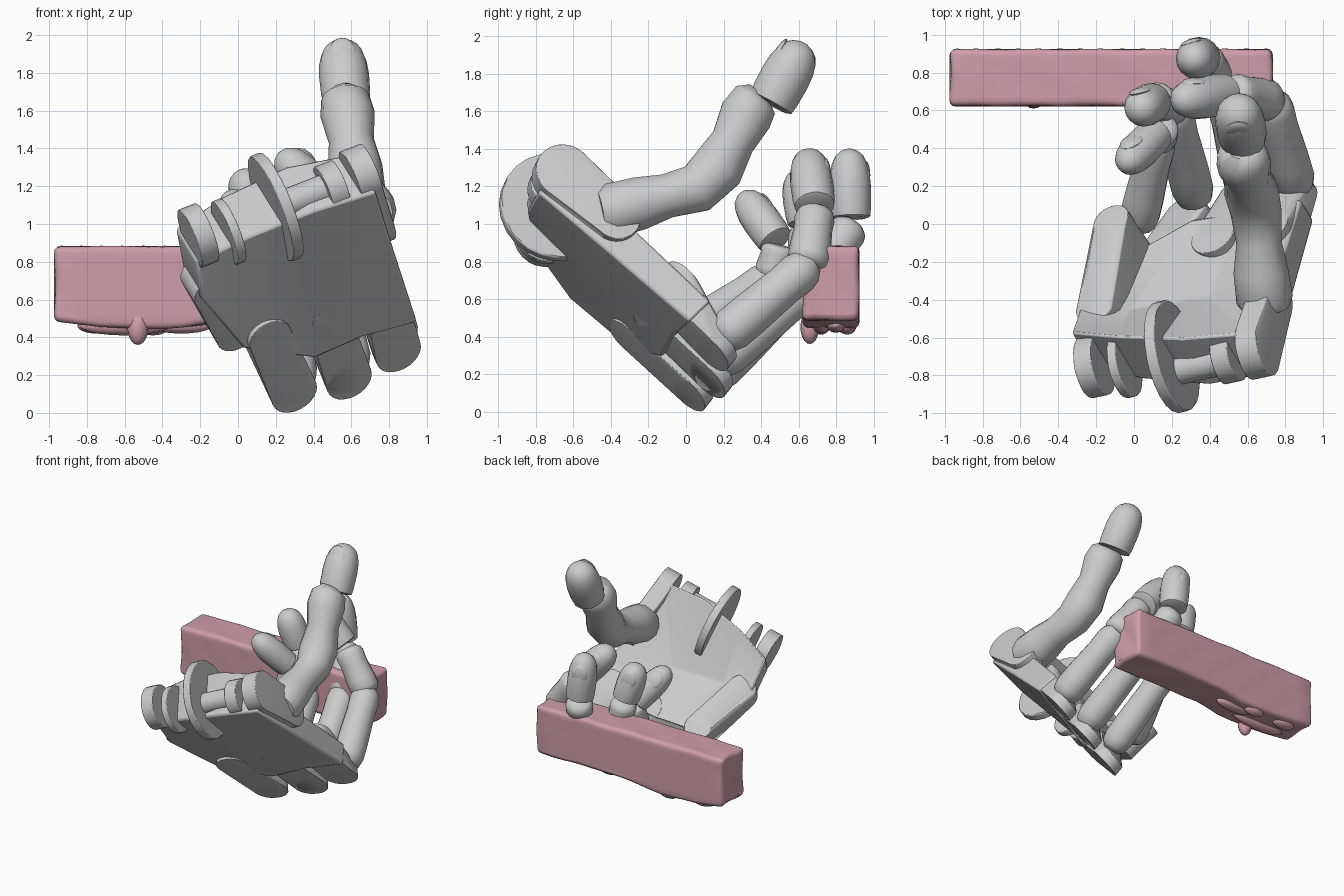
import bpy, bmesh, math
from mathutils import Vector as V

if "Cube" in bpy.data.objects:
    bpy.data.objects.remove(bpy.data.objects["Cube"])

W = V((.91, .2, .36)).normalized()       # across the palm
N = V((-.395, .66, .63)).normalized()    # out of the palm


def finish(bm, name, angle=35, bevel=0):
    bmesh.ops.recalc_face_normals(bm, faces=bm.faces)
    me = bpy.data.meshes.new(name)
    bm.to_mesh(me)
    bm.free()
    ob = bpy.data.objects.new(name, me)
    bpy.context.collection.objects.link(ob)
    if bevel:
        m = ob.modifiers.new("bevel", 'BEVEL')
        m.width, m.segments = bevel, 2
    bpy.ops.object.select_all(action='DESELECT')
    bpy.context.view_layer.objects.active = ob
    ob.select_set(True)
    bpy.ops.object.shade_smooth_by_angle(angle=math.radians(angle))
    return ob


def ring(c, axis, r, n=24):
    axis = V(axis).normalized()
    ref = V((1, 0, 0)) if abs(axis.x) < .8 else V((0, 1, 0))
    u = (ref - axis * ref.dot(axis)).normalized()
    v = axis.cross(u)
    return [V(c) + u * r * math.cos(2 * math.pi * i / n) + v * r * math.sin(2 * math.pi * i / n) for i in range(n)]


def hull(name, circles, bevel=0):
    bm = bmesh.new()
    for c in circles:
        for p in ring(*c):
            bm.verts.new(p)
    res = bmesh.ops.convex_hull(bm, input=bm.verts)
    dead = [g for g in res['geom_interior'] if isinstance(g, bmesh.types.BMVert)]
    bmesh.ops.delete(bm, geom=dead, context='VERTS')
    return finish(bm, name, bevel=bevel)


def disc(name, c, r, t, axis=W):
    c = V(c)
    return hull(name, [(c - axis * t / 2, axis, r), (c + axis * t / 2, axis, r)], .008)


def tube(name, pts, radii, n=16):
    bm = bmesh.new()
    pts = [V(p) for p in pts]
    rows = []
    for i, (p, r) in enumerate(zip(pts, radii)):
        d = pts[min(i + 1, len(pts) - 1)] - pts[max(i - 1, 0)]
        rows.append([bm.verts.new(q) for q in ring(p, d, r, n)])
    for a, b in zip(rows, rows[1:]):
        for i in range(n):
            bm.faces.new((a[i], a[(i + 1) % n], b[(i + 1) % n], b[i]))
    bm.faces.new(rows[0])
    bm.faces.new(rows[-1])
    return finish(bm, name, 50)


def profile(name, a, b, prof):
    a, b = V(a), V(b)
    return tube(name, [a.lerp(b, t) for t, r in prof], [r for t, r in prof])


def scaled(prof, s):
    return [(t, r * s) for t, r in prof]


LINK = [(-.05, .5), (0, .85), (.1, 1), (.3, 1), (.7, .92), (.88, .96), (.97, .88), (1.04, .6)]
TIP = [(0, .8), (.02, .95), (.15, 1), (.45, 1.02), (.65, .97), (.8, .85), (.9, .68), (.97, .42), (1, .15)]


def nail(name, c, along, out, size):
    along = V(along).normalized()
    out = V(out)
    out = (out - along * out.dot(along)).normalized()
    side = along.cross(out)
    bm = bmesh.new()
    bmesh.ops.create_uvsphere(bm, u_segments=16, v_segments=8, radius=1)
    for v in bm.verts:
        x, y, z = v.co
        v.co = V(c) + side * x * size * .75 + along * y * size + out * z * size * .25
    finish(bm, name)


# Palm plate: back points with local thickness, wrist to knuckles
rows = [[(-.22, -.76, .80, .28), (.05, -.82, .93, .34), (.4, -.85, 1.07, .37), (.73, -.79, 1.17, .32)],
        [(-.19, -.62, .60, .25), (.05, -.56, .64, .16), (.45, -.48, .70, .14), (.83, -.41, .85, .2)],
        [(.03, -.31, .34, .2), (.41, -.13, .29, .24), (.66, -.07, .40, .2), (.95, .02, .48, .17)]]
bm = bmesh.new()
lo = [[bm.verts.new(p[:3]) for p in r] for r in rows]
hi = [[bm.verts.new(V(p[:3]) + N * p[3]) for p in r] for r in rows]
for g in (lo, hi):
    for i in range(2):
        for j in range(3):
            bm.faces.new((g[i][j], g[i][j + 1], g[i + 1][j + 1], g[i + 1][j]))
edge = [(0, 0), (0, 1), (0, 2), (0, 3), (1, 3), (2, 3), (2, 2), (2, 1), (2, 0), (1, 0)]
for k, (i, j) in enumerate(edge):
    a, b = edge[(k + 1) % len(edge)]
    bm.faces.new((lo[i][j], lo[a][b], hi[a][b], hi[i][j]))
finish(bm, "palm", 40, .015)


# Tapered knuckle plates on the back plane
def on_back(x, z):
    return V((x, .08 + .6 * (x - .3) - .955 * (z - .02), z))


for k, (ax, az, bx, bz) in enumerate([(.79, .57, .85, .315), (.5, .45, .59, .17), (.18, .38, .3, .10)]):
    a, b = on_back(ax, az) + N * .02, on_back(bx, bz)
    hull("knuckle_plate_%d" % k, [(a, N, .12), (a + N * .2, N, .12), (b, N, .13), (b + N * .08, N, .12)], .006)
a, b = V((-.13, -.56, .63)), V((-.01, -.16, .41))
hull("little_side_panel", [(a, N, .11), (a + N * .19, N, .11), (b, N, .11), (b + N * .28, N, .10)], .01)

# Wrist tabs, discs and pin
disc("wrist_tab_outer", (-.21, -.75, .94), .165, .10)
disc("wrist_tab_inner", (-.05, -.74, .96), .18, .05)
disc("wrist_disc", (.2, -.7, 1.09), .3, .06)
disc("wrist_washer", (.5, -.7, 1.19), .14, .10)
disc("wrist_pin", (.37, -.74, 1.15), .08, .34)
a, b = V((.65, -.66, 1.26)), V((.73, -.38, 1.02))
hull("thumb_side_wall", [(p + W * s, W, r) for p, r in ((a, .155), (b, .13)) for s in (-.06, .06)], .012)

# Thumb
tube("thumb_link", [(.7, -.46, 1.06), (.69, -.4, 1.07), (.67, -.25, 1.11), (.66, -.1, 1.15), (.645, .06, 1.19),
                    (.62, .17, 1.3), (.60, .25, 1.44), (.58, .32, 1.58), (.57, .37, 1.66), (.57, .4, 1.69)],
     [.12, .15, .145, .12, .135, .145, .12, .145, .13, .08], 14)
ta, tb = V((.575, .45, 1.64)), V((.545, .63, 1.965))
profile("thumb_tip", ta, tb, scaled(TIP, .13))
nail("thumb_nail", ta.lerp(tb, .66) + V((0, -.08, .045)), tb - ta, (0, -.8, .5), .1)

# Fingers: base joint, middle joint, last joint, tip, radius
fingers = {
    "index": ((.85, .2, .40), (.72, .65, .78), (.52, .69, 1.06), (.22, .65, 1.38), .118),
    "middle": ((.60, .17, .26), (.48, .69, .70), (.36, .88, .99), (.31, .87, 1.40), .115),
    "ring": ((.32, .14, .18), (.20, .62, .66), (.11, .65, .97), (.02, .60, 1.29), .112),
    "little": ((.02, .0, .42), (.13, .46, .72), (.14, .50, .88), (-.06, .30, 1.16), .105)}
for name, (p0, p1, p2, p3, r) in fingers.items():
    profile(name + "_proximal", p0, p1, scaled(LINK, r))
    profile(name + "_middle", p1, p2, scaled(LINK, r * .95))
    d = V(p3) - V(p2)
    s = V(p2) + d * .1
    profile(name + "_tip", s, p3, scaled(TIP, r * .95))
    out = V((-.3, .8, .5))
    out = (out - d * out.dot(d) / d.length_squared).normalized()
    nail(name + "_nail", s.lerp(V(p3), .62) + out * r * .76, d, out, .08)

# Worn pink bar with soft edges and drips
pink = bpy.data.materials.new("pink")
pink.diffuse_color = (.62, .34, .41, 1)
pink.use_nodes = True
pink.node_tree.nodes["Principled BSDF"].inputs["Base Color"].default_value = pink.diffuse_color
bm = bmesh.new()
bmesh.ops.create_cube(bm, size=1)
for v in bm.verts:
    v.co = V((-.12 + v.co.x * 1.70, .773 + v.co.y * .30, .672 + v.co.z * .42))
bmesh.ops.bevel(bm, geom=list(bm.edges), offset=.03, segments=3, affect='EDGES', profile=.5)
long_e = [e for e in bm.edges if e.calc_length() > .2]
bmesh.ops.subdivide_edges(bm, edges=long_e, cuts=14, use_grid_fill=True)
for v in bm.verts:
    x, y, z = v.co
    v.co += V((.004 * math.sin(23 * y + 17 * z), .003 * math.sin(19 * x + 21 * z), .003 * math.sin(13 * x + 25 * y)))
    if z < .5:
        v.co.z += .025 - .04 * math.exp(-((x + .5) / .35) ** 4)
finish(bm, "bar", 60).data.materials.append(pink)
for k, (x, y, z, sx, sz) in enumerate([(-.53, .66, .45, .055, .09), (-.6, .72, .46, .24, .05),
                                       (-.3, .80, .46, .16, .04), (-.75, .84, .46, .10, .04), (-.45, .86, .46, .09, .05)]):
    bm = bmesh.new()
    bmesh.ops.create_uvsphere(bm, u_segments=16, v_segments=10, radius=1)
    for v in bm.verts:
        v.co = V((x + v.co.x * sx, y + v.co.y * .05, z + v.co.z * sz))
    finish(bm, "drip_%d" % k, 60).data.materials.append(pink)
